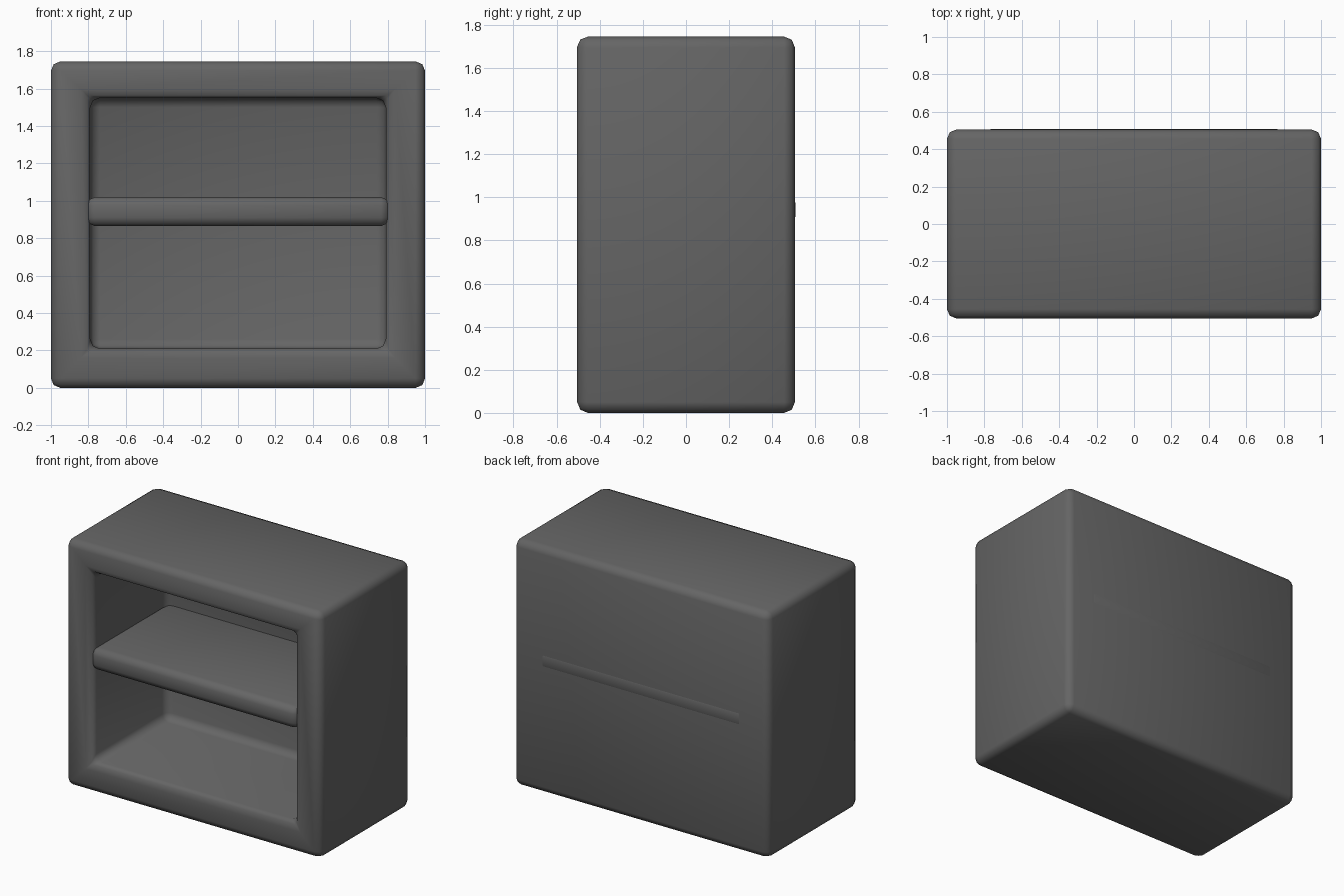
import bpy
import bmesh

old = bpy.data.objects.get("Cube")
if old:
    bpy.data.objects.remove(old, do_unlink=True)

grey = bpy.data.materials.new("dark grey")
grey.use_nodes = True
COLOUR = (0.13, 0.13, 0.13, 1)
grey.diffuse_color = COLOUR
grey.node_tree.nodes["Principled BSDF"].inputs["Base Color"].default_value = COLOUR


def add_box(bm, low, high):
    """Add a box between two corners and return its faces."""
    verts = bmesh.ops.create_cube(bm, size=1)["verts"]
    for v in verts:
        for i in range(3):
            v.co[i] = low[i] if v.co[i] < 0 else high[i]
    return list({f for v in verts for f in v.link_faces})


def finish(name, bm, bevel):
    """Turn the mesh into a smooth object with rounded edges."""
    bmesh.ops.recalc_face_normals(bm, faces=bm.faces)
    mesh = bpy.data.meshes.new(name)
    bm.to_mesh(mesh)
    bm.free()
    mesh.materials.append(grey)
    mesh.shade_smooth()
    obj = bpy.data.objects.new(name, mesh)
    bpy.context.collection.objects.link(obj)
    mod = obj.modifiers.new("rounded edges", "BEVEL")
    mod.width = bevel
    mod.segments = 2
    mod.limit_method = "ANGLE"
    return obj


# Cabinet: a box with its front face inset to the opening and pushed inward
WIDTH, DEPTH, HEIGHT = 1.0, 0.505, 1.745
bm = bmesh.new()
faces = add_box(bm, (-WIDTH, -DEPTH, 0), (WIDTH, DEPTH, HEIGHT))
front = min(faces, key=lambda f: f.calc_center_median().y)
bmesh.ops.inset_region(bm, faces=[front], thickness=0.2)
for v in front.verts:
    v.co.x = 0.79 if v.co.x > 0 else -0.79
    v.co.z = 1.55 if v.co.z > 1 else 0.21
hole = bmesh.ops.extrude_face_region(bm, geom=[front])["geom"]
for v in hole:
    if isinstance(v, bmesh.types.BMVert):
        v.co.y = 0.33
if front.is_valid:
    bmesh.ops.delete(bm, geom=[front], context="FACES_ONLY")
finish("cabinet", bm, 0.05)

# Shelf: runs the full depth, its rear edge just showing through the back
bm = bmesh.new()
add_box(bm, (-0.81, -0.5, 0.865), (0.81, 0.507, 1.02))
finish("shelf", bm, 0.045)
